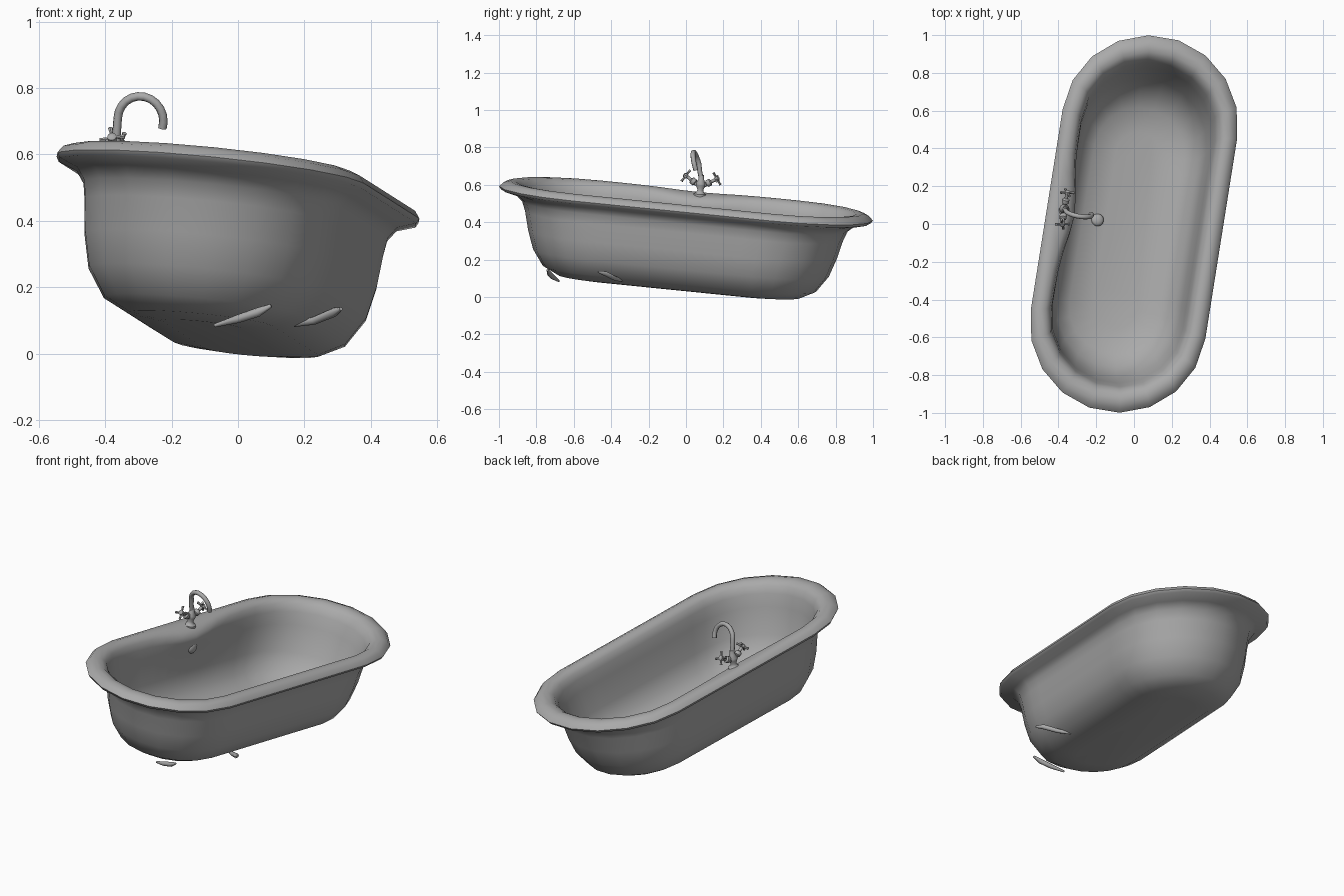
import bpy, bmesh, math
from mathutils import Vector, Matrix

if "Cube" in bpy.data.objects:
    bpy.data.objects.remove(bpy.data.objects["Cube"])

grey = bpy.data.materials.new("plain grey")
grey.use_nodes = True
GREY = (0.4, 0.4, 0.4, 1)
grey.diffuse_color = GREY
grey.node_tree.nodes["Principled BSDF"].inputs["Base Color"].default_value = GREY

# Tilted frame of the tub: origin in the middle of the rim plane
up = Vector((0.1, 0.085, 1)).normalized()
along = Vector((0.165, 0.986, 0))
along = (along - up * along.dot(up)).normalized()
across = along.cross(up)
FRAME = Matrix((across, along, up)).transposed().to_4x4()
FRAME.translation = (0, 0, 0.5)


def finish(obj, frame=FRAME, angle=50):
    obj.matrix_world = frame
    obj.data.materials.append(grey)
    bpy.ops.object.select_all(action='DESELECT')
    obj.select_set(True)
    bpy.context.view_layer.objects.active = obj
    if obj.type == 'CURVE':
        bpy.ops.object.convert(target='MESH')
    bpy.ops.object.shade_smooth_by_angle(angle=math.radians(angle))
    return obj


def from_bmesh(name, bm, **kw):
    bmesh.ops.recalc_face_normals(bm, faces=bm.faces)
    mesh = bpy.data.meshes.new(name)
    bm.to_mesh(mesh)
    bm.free()
    obj = bpy.data.objects.new(name, mesh)
    bpy.context.collection.objects.link(obj)
    return finish(obj, **kw)


def tube(name, points, radius, frame=FRAME, taper=None, sides=2):
    curve = bpy.data.curves.new(name, 'CURVE')
    curve.dimensions = '3D'
    curve.bevel_depth = radius
    curve.bevel_resolution = sides
    curve.use_fill_caps = True
    line = curve.splines.new('POLY')
    line.points.add(len(points) - 1)
    for i, p in enumerate(points):
        line.points[i].co = (*p, 1)
        line.points[i].radius = taper[i] if taper else 1
    obj = bpy.data.objects.new(name, curve)
    bpy.context.collection.objects.link(obj)
    return finish(obj, frame)


def lathe(name, profile, place, sides=16):
    """Turn (radius, height) pairs around the local z axis."""
    bm = bmesh.new()
    rings = [[bm.verts.new(place @ Vector((r * math.cos(a), r * math.sin(a), z)))
              for a in (math.tau * i / sides for i in range(sides))] for r, z in profile]
    skin(bm, rings)
    return from_bmesh(name, bm)


def skin(bm, rings):
    n = len(rings[0])
    for a, b in zip(rings, rings[1:]):
        for i in range(n):
            bm.faces.new((a[i], a[(i + 1) % n], b[(i + 1) % n], b[i]))
    bm.faces.new(rings[0])
    bm.faces.new(rings[-1])


def stadium(w, l, z, ledge, arc=9, straight=10):
    """Round-ended outline; the ledge amount widens the rim under the tap."""
    s, pts = l - w, []
    for sign in (1, -1):
        for i in range(arc + 1):
            a = math.pi * i / arc
            pts.append(Vector((sign * w * math.cos(a), sign * (s + w * math.sin(a)), z)))
        for i in range(1, straight):
            pts.append(Vector((-sign * w, sign * s * (1 - 2 * i / straight), z)))
    for p in pts:
        if p.x < 0:
            swell = math.exp(-(p.y / 0.2) ** 2)
            p.x += ledge * swell
            p.z -= abs(ledge) * 0.5 * swell
    return pts


# Tub shell: half width, half length, height, ledge - outside up, over the rim, inside down
SHELL = [(0.12, 0.53, -0.457, 0), (0.22, 0.66, -0.445, 0), (0.30, 0.74, -0.405, 0),
         (0.355, 0.80, -0.32, 0), (0.375, 0.835, -0.22, 0), (0.382, 0.86, -0.12, 0),
         (0.388, 0.88, -0.07, 0), (0.41, 0.92, -0.035, 0), (0.462, 1.0, -0.015, 0),
         (0.47, 1.01, 0.0, 0), (0.455, 0.99, 0.022, 0), (0.425, 0.955, 0.034, 0.015),
         (0.395, 0.92, 0.03, 0.04), (0.372, 0.89, 0.01, 0.055), (0.36, 0.87, -0.03, 0.045),
         (0.352, 0.845, -0.1, 0.02), (0.34, 0.80, -0.25, 0), (0.31, 0.74, -0.34, 0),
         (0.24, 0.66, -0.395, 0), (0.12, 0.53, -0.42, 0)]
bm = bmesh.new()
skin(bm, [[bm.verts.new(p) for p in stadium(*row)] for row in SHELL])
from_bmesh("tub_shell", bm, angle=60)

# Drain plug on the floor and overflow plate on the wall
DOME = [(0.033, -0.02), (0.033, 0.004), (0.024, 0.012), (0.01, 0.016)]
lathe("drain_plug", DOME, Matrix.Translation((-0.16, 0.03, -0.41)))
lathe("overflow_plate", DOME,
      Matrix.Translation((-0.335, 0, -0.1)) @ Matrix.Rotation(math.pi / 2, 4, 'Y'))

# Tap body standing on the ledge
TAP = Vector((-0.385, 0.01, 0.012))
lathe("tap_body", [(0.034, -0.01), (0.034, 0.008), (0.022, 0.014), (0.016, 0.03),
                   (0.024, 0.05), (0.026, 0.065), (0.016, 0.085), (0.012, 0.11)],
      Matrix.Translation(TAP))

# Curved spout
spout = [TAP + Vector((0, 0, 0.09)), TAP + Vector((0, -0.012, 0.13))]
for i in range(13):
    a = math.pi - math.radians(195) * i / 12
    spout.append(TAP + Vector((0.07 + 0.07 * math.cos(a), -0.018 - 0.025 * math.sin(a),
                               0.165 + 0.07 * math.sin(a))))
tube("spout", spout, 0.013)

# Two valves with cross handles
for side, label in ((1, "back"), (-1, "front")):
    tilt = Matrix.Translation(TAP + Vector((0, 0, 0.045))) @ Matrix.Rotation(
        -side * math.radians(58), 4, 'X')
    lathe(label + "_valve", [(0.012, 0), (0.012, 0.035), (0.019, 0.04), (0.019, 0.06),
                             (0.009, 0.066), (0.009, 0.09), (0.014, 0.092),
                             (0.014, 0.108), (0.006, 0.113)], tilt, 12)
    for k in range(2):
        a = k * math.pi / 2 + 0.3
        reach = Vector((math.cos(a), math.sin(a), 0))
        bar = [tilt @ (reach * t + Vector((0, 0, 0.1)))
               for t in (-0.038, -0.028, 0, 0.028, 0.038)]
        tube(f"{label}_handle_bar_{k + 1}", bar, 0.006, taper=(1.3, 1, 0.8, 1, 1.3), sides=1)

# Foot tips that show under the front end
FEET = {"side_foot": [(0.16, -0.33, 0.085), (0.23, -0.38, 0.10), (0.29, -0.43, 0.125),
                      (0.31, -0.47, 0.135)],
        "end_foot": [(-0.07, -0.68, 0.085), (0.0, -0.71, 0.105), (0.06, -0.73, 0.125),
                     (0.10, -0.74, 0.145)]}
for name, path in FEET.items():
    tube(name, path, 0.014, Matrix.Identity(4), (0.4, 0.9, 1, 0.4))
